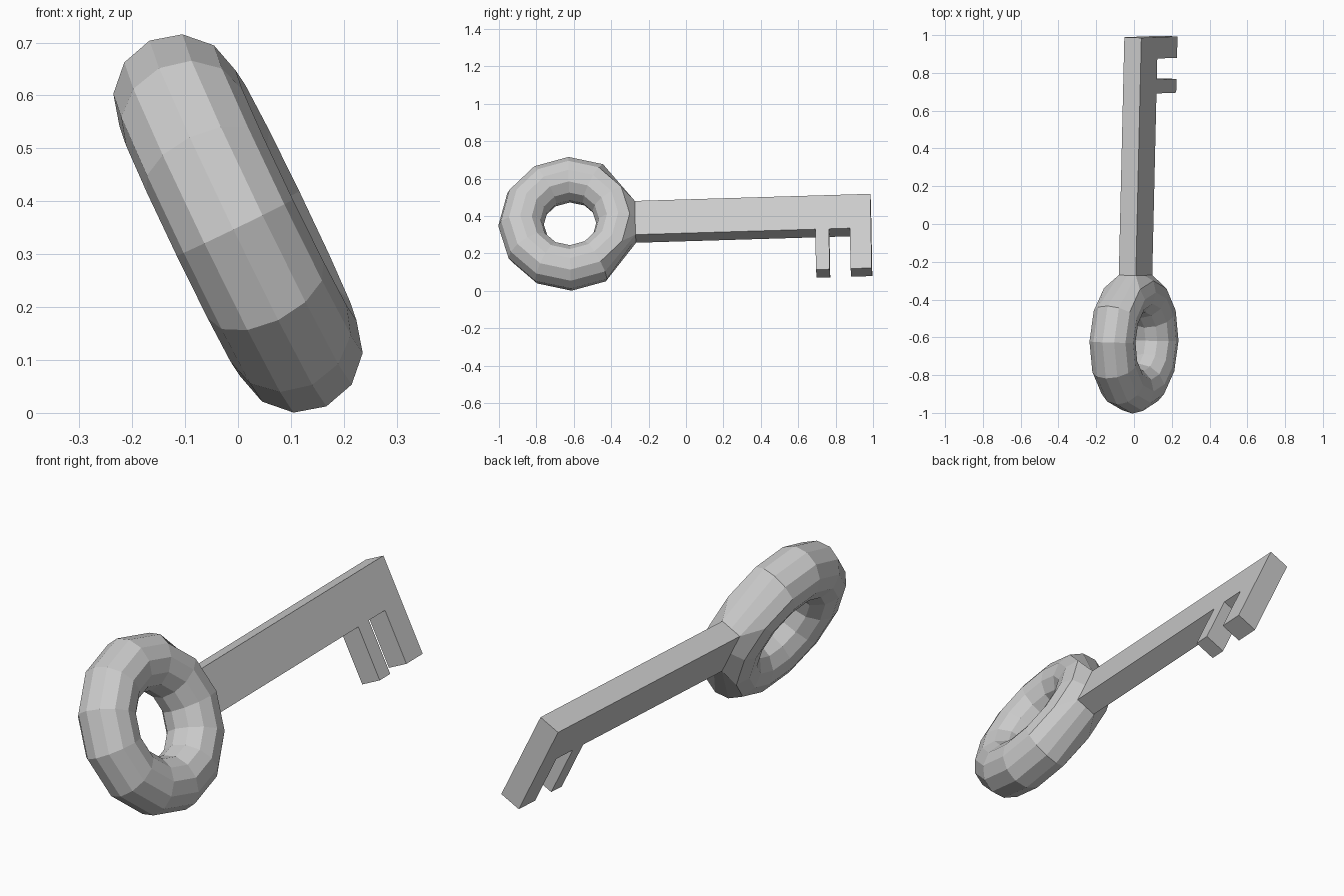
import bpy, bmesh
from math import sin, cos, pi, radians
from mathutils import Matrix, Vector

if "Cube" in bpy.data.objects:
    bpy.data.objects.remove(bpy.data.objects["Cube"])

# Key frame: local x = thickness, y = along the key, z = blade height
tilt = radians(25.8)
n = Vector((cos(tilt), 0, sin(tilt)))
u = Vector((-sin(tilt), 0, cos(tilt)))
along = (Vector((0, 1, 0)) + 0.034 * n + 0.017 * u).normalized()
n = (n - n.dot(along) * along).normalized()
u = n.cross(along)
FRAME = Matrix.Translation((0, -0.62, 0.358)) @ Matrix((n, along, u)).transposed().to_4x4()

START, HALF_H, HALF_T = 0.35, 0.1, 0.05


def finish(name, bm):
    bmesh.ops.recalc_face_normals(bm, faces=bm.faces)
    # leave the joint between ring and blade open inside
    joint = [f for f in bm.faces if all(abs(v.co.y - START) < 1e-5 for v in f.verts)]
    bmesh.ops.delete(bm, geom=joint, context='FACES')
    bm.transform(FRAME)
    mesh = bpy.data.meshes.new(name)
    bm.to_mesh(mesh)
    bm.free()
    bpy.context.collection.objects.link(bpy.data.objects.new(name, mesh))


# Ring handle: 12 x 12 torus, with its outer side flattened to meet the blade
R, r, N = 0.262, 0.122, 12
bm = bmesh.new()
grid = []
for i in range(N):
    row = []
    for j in range(N):
        a, b = 2 * pi * i / N, 2 * pi * j / N
        rad = R + r * cos(b)
        co = (r * sin(b), rad * cos(a), rad * sin(a))
        si = (i + 6) % N - 6
        sj = (j + 6) % N - 6
        if abs(si) <= 1 and abs(sj) <= 1:
            co = (sj * HALF_T, START, si * HALF_H)
        row.append(bm.verts.new(co))
    grid.append(row)
for i in range(N):
    for j in range(N):
        k, m = (i + 1) % N, (j + 1) % N
        bm.faces.new((grid[i][j], grid[k][j], grid[k][m], grid[i][m]))
finish("ring_handle", bm)

# Blade with two teeth: side profile extruded through the thickness
profile = [(START, 0.1), (1.61, 0.1), (1.61, -0.34), (1.497, -0.34), (1.497, -0.1),
           (1.385, -0.1), (1.385, -0.34), (1.312, -0.34), (1.312, -0.1), (START, -0.1)]
bm = bmesh.new()
face = bm.faces.new([bm.verts.new((-HALF_T, y, z)) for y, z in profile])
ext = bmesh.ops.extrude_face_region(bm, geom=[face], use_keep_orig=True)
new_verts = [g for g in ext["geom"] if isinstance(g, bmesh.types.BMVert)]
bmesh.ops.translate(bm, verts=new_verts, vec=(2 * HALF_T, 0, 0))
finish("toothed_blade", bm)
